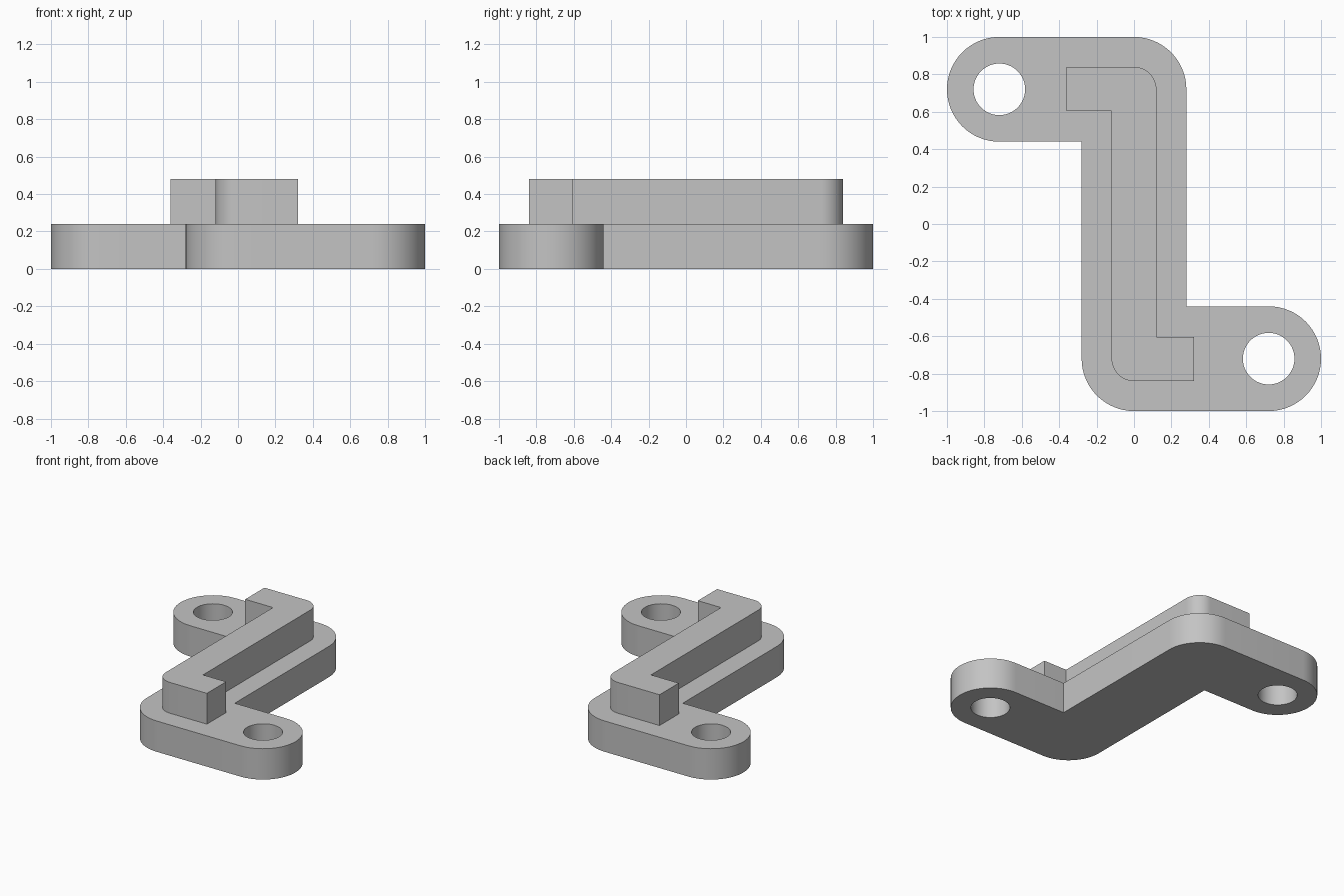
import bpy
import bmesh
from math import cos, sin, pi, radians

cube = bpy.data.objects.get("Cube")
if cube:
    bpy.data.objects.remove(cube, do_unlink=True)

grey = bpy.data.materials.new("plain grey")
grey.use_nodes = True
colour = (0.55, 0.55, 0.55, 1)
grey.diffuse_color = colour
grey.node_tree.nodes["Principled BSDF"].inputs["Base Color"].default_value = colour

ARM = 0.72      # distance of the arm centreline from the middle
THICK = 0.24    # height of each layer


def arc(cx, cy, r, start, end, steps):
    angles = [radians(start + (end - start) * i / steps) for i in range(steps + 1)]
    return [(cx + r * cos(a), cy + r * sin(a)) for a in angles]


def turned(points):
    """Half-turn copy about the z axis."""
    return [(-x, -y) for x, y in points]


def slab(name, loops, bottom):
    """Extrude an outline, with optional hole loops, upward by THICK."""
    bm = bmesh.new()
    for loop in loops:
        verts = [bm.verts.new((x, y, bottom)) for x, y in loop]
        for a, b in zip(verts, verts[1:] + verts[:1]):
            bm.edges.new((a, b))
    bmesh.ops.triangle_fill(bm, edges=bm.edges[:], use_beauty=True, normal=(0, 0, 1))
    top = bmesh.ops.extrude_face_region(bm, geom=bm.faces[:], use_keep_orig=True)["geom"]
    bmesh.ops.translate(bm, vec=(0, 0, THICK),
                        verts=[v for v in top if isinstance(v, bmesh.types.BMVert)])
    bmesh.ops.recalc_face_normals(bm, faces=bm.faces[:])
    mesh = bpy.data.meshes.new(name)
    bm.to_mesh(mesh)
    bm.free()
    mesh.materials.append(grey)
    obj = bpy.data.objects.new(name, mesh)
    bpy.context.collection.objects.link(obj)
    bpy.ops.object.select_all(action="DESELECT")
    obj.select_set(True)
    bpy.context.view_layer.objects.active = obj
    bpy.ops.object.shade_smooth_by_angle(angle=radians(30))


# Z-shaped base plate with rounded ends and a bolt hole in each arm
half = [(-0.28, 0.44)] + arc(0, -ARM, 0.28, 180, 270, 16) + arc(ARM, -ARM, 0.28, 270, 450, 32)
hole = arc(ARM, -ARM, 0.138, 0, 360, 48)[:-1]
slab("base_plate", [half + turned(half), hole, turned(hole)], 0)


# Narrow raised rib, its back arm slightly longer than its front arm
def rib_half(reach):
    return ([(-0.12, 0.603)] + arc(0, -ARM, 0.12, 180, 270, 12)
            + [(reach, -0.84), (reach, -0.603)])


slab("raised_rib", [rib_half(0.32) + turned(rib_half(0.36))], THICK)
